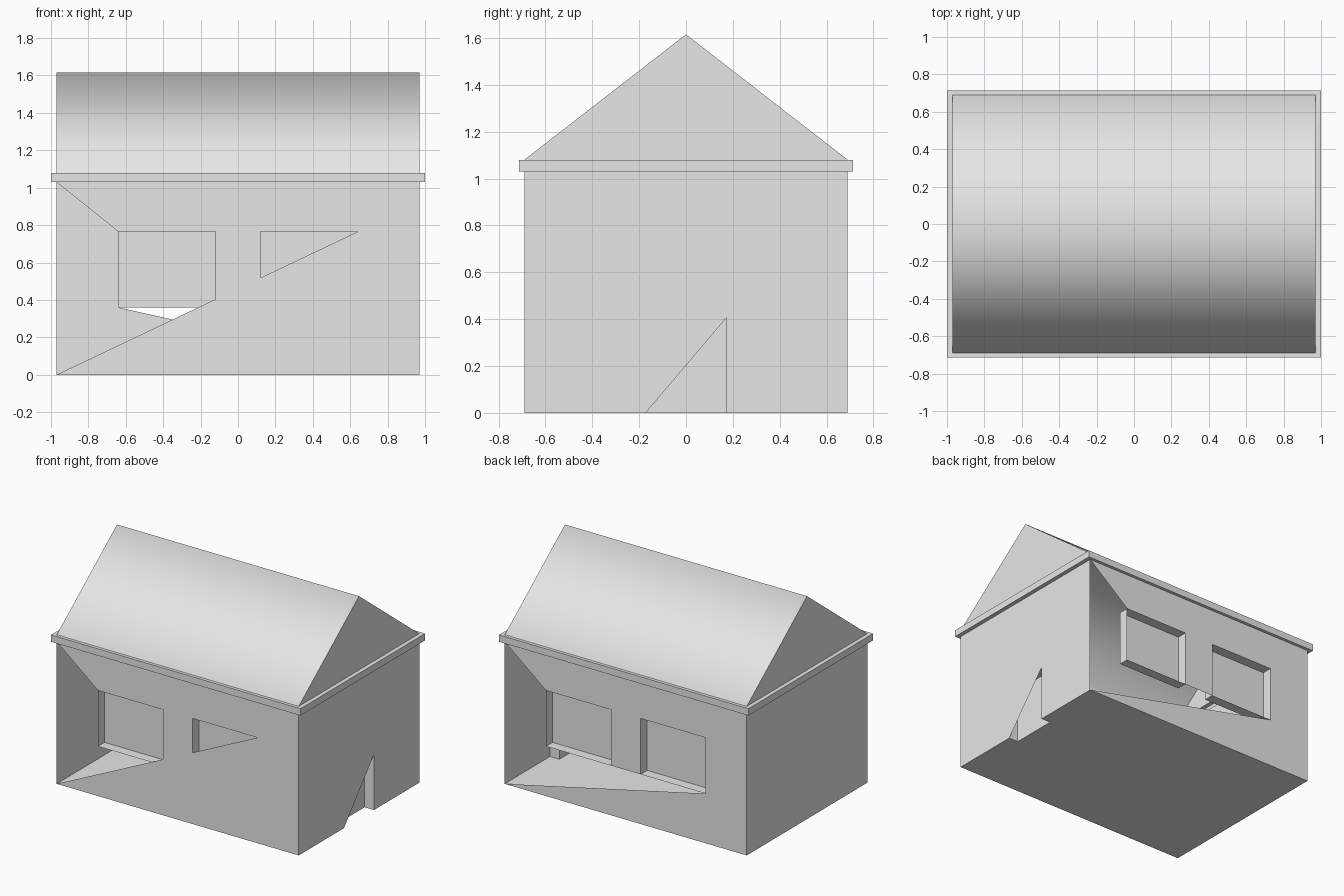
import bpy
import bmesh
from mathutils import Vector

cube = bpy.data.objects.get("Cube")
if cube:
    bpy.data.objects.remove(cube, do_unlink=True)

grey = bpy.data.materials.new("plain_grey")
grey.use_nodes = True
grey.diffuse_color = (0.8, 0.8, 0.8, 1)
grey.node_tree.nodes["Principled BSDF"].inputs["Base Color"].default_value = (0.8, 0.8, 0.8, 1)

# House dimensions
W, D = 0.97, 0.69
WALL_TOP, EAVE_TOP, RIDGE = 1.03, 1.08, 1.615
EAVE_W, EAVE_D = 1.0, 0.713
WIN_IN, WIN_OUT, SILL, LINTEL = 0.12, 0.64, 0.36, 0.765
DOOR, DOOR_TOP = 0.172, 0.405
DEPTH = 0.075


def add_face(bm, points, facing, smooth=False):
    """Add a polygon whose normal agrees with the given direction."""
    face = bm.faces.new([bm.verts.new(p) for p in points])
    face.normal_update()
    if face.normal.dot(Vector(facing)) < 0:
        face.normal_flip()
    face.smooth = smooth


def finish(name, bm):
    bmesh.ops.remove_doubles(bm, verts=bm.verts, dist=0.0005)
    mesh = bpy.data.meshes.new(name)
    bm.to_mesh(mesh)
    bm.free()
    mesh.materials.append(grey)
    obj = bpy.data.objects.new(name, mesh)
    bpy.context.collection.objects.link(obj)
    return obj


def wall(name, place, facing, *outlines):
    """Flat wall from 2D outlines, mapped into space by place(u, v)."""
    bm = bmesh.new()
    for outline in outlines:
        add_face(bm, [place(u, v) for u, v in outline], facing)
    finish(name, bm)


def recess(name, place, facing, u0, u1, v0, v1, floor=True):
    """Shallow niche: a set-back panel and the reveals around it."""
    bm = bmesh.new()
    rim = [(u0, v0), (u1, v0), (u1, v1), (u0, v1)]
    inset = Vector(facing) * DEPTH
    front = [Vector(place(u, v)) for u, v in rim]
    back = [p - inset for p in front]
    centre = sum(front, Vector()) / 4
    add_face(bm, back, facing)
    for i in range(4):
        if i == 0 and not floor:
            continue
        j = (i + 1) % 4
        add_face(bm, [front[i], front[j], back[j], back[i]],
                 centre - (front[i] + front[j]) / 2)
    finish(name, bm)


def on_front(u, v): return (u, -D, v)
def on_back(u, v): return (u, D, v)
def on_right(u, v): return (W, u, v)
def on_left(u, v): return (-W, u, v)
def on_ground(u, v): return (u, v, 0)


FRONT, BACK, RIGHT, LEFT, DOWN = (0, -1, 0), (0, 1, 0), (1, 0, 0), (-1, 0, 0), (0, 0, -1)


def slant(x):
    """Height of the slanting cut across the front wall."""
    return LINTEL * (x + W) / (WIN_OUT + W)


# Front wall: slanting open corner plus a three-sided right window
wall("front_wall", on_front, FRONT,
     [(-W, 0), (W, 0), (W, WALL_TOP), (WIN_OUT, LINTEL)],
     [(-W, WALL_TOP), (-WIN_OUT, LINTEL), (-WIN_IN, LINTEL), (-WIN_IN, slant(-WIN_IN)),
      (WIN_IN, slant(WIN_IN)), (WIN_IN, LINTEL), (WIN_OUT, LINTEL), (W, WALL_TOP)])

# Back wall: open corner running below both windows
wall("back_wall", on_back, BACK,
     [(W, WALL_TOP), (WIN_OUT, LINTEL), (WIN_IN, LINTEL), (WIN_IN, SILL),
      (-WIN_IN, SILL), (-WIN_IN, LINTEL), (-WIN_OUT, LINTEL), (-WIN_OUT, SILL),
      (W, 0), (-W, 0), (-W, WALL_TOP)])

# End walls, one with a triangular doorway
wall("door_wall", on_right, RIGHT,
     [(-D, 0), (-DOOR, 0), (DOOR, DOOR_TOP), (DOOR, 0), (D, 0), (D, WALL_TOP), (-D, WALL_TOP)])
wall("plain_wall", on_left, LEFT, [(-D, 0), (D, 0), (D, WALL_TOP), (-D, WALL_TOP)])

# Floor, notched at the doorway
wall("floor", on_ground, DOWN,
     [(-W, -D), (W, -D), (W, -DOOR), (W - DEPTH, -DOOR),
      (W - DEPTH, DOOR), (W, DOOR), (W, D), (-W, D)])

# Window and door niches
for side, place, facing in (("front", on_front, FRONT), ("back", on_back, BACK)):
    recess(side + "_left_window", place, facing, WIN_IN, WIN_OUT, SILL, LINTEL)
    recess(side + "_right_window", place, facing, -WIN_OUT, -WIN_IN, SILL, LINTEL)
recess("door", on_right, RIGHT, -DOOR, DOOR, 0, DOOR_TOP, floor=False)

# Eaves: a hollow band around the top of the walls
bm = bmesh.new()
signs = [(-1, -1), (1, -1), (1, 1), (-1, 1)]
for i in range(4):
    (ax, ay), (bx, by) = signs[i], signs[(i + 1) % 4]
    out = Vector((ax + bx, ay + by, 0))
    for z, up in ((WALL_TOP, -1), (EAVE_TOP, 1)):
        add_face(bm, [(ax * EAVE_W, ay * EAVE_D, z), (bx * EAVE_W, by * EAVE_D, z),
                      (bx * W, by * D, z), (ax * W, ay * D, z)], (0, 0, up))
    add_face(bm, [(ax * EAVE_W, ay * EAVE_D, WALL_TOP), (bx * EAVE_W, by * EAVE_D, WALL_TOP),
                  (bx * EAVE_W, by * EAVE_D, EAVE_TOP), (ax * EAVE_W, ay * EAVE_D, EAVE_TOP)], out)
finish("eaves", bm)

# Roof: softly shaded slopes with a hidden skirt, and flat gables
bm = bmesh.new()
for s in (-1, 1):
    add_face(bm, [(-W, s * D, EAVE_TOP), (W, s * D, EAVE_TOP), (W, 0, RIDGE), (-W, 0, RIDGE)],
             (0, s, 1), True)
    add_face(bm, [(-W, s * D, WALL_TOP), (W, s * D, WALL_TOP),
                  (W, s * D, EAVE_TOP), (-W, s * D, EAVE_TOP)], (0, s, 0), True)
    add_face(bm, [(s * W, -D, EAVE_TOP), (s * W, D, EAVE_TOP), (s * W, 0, RIDGE)], (s, 0, 0))
finish("roof", bm)
